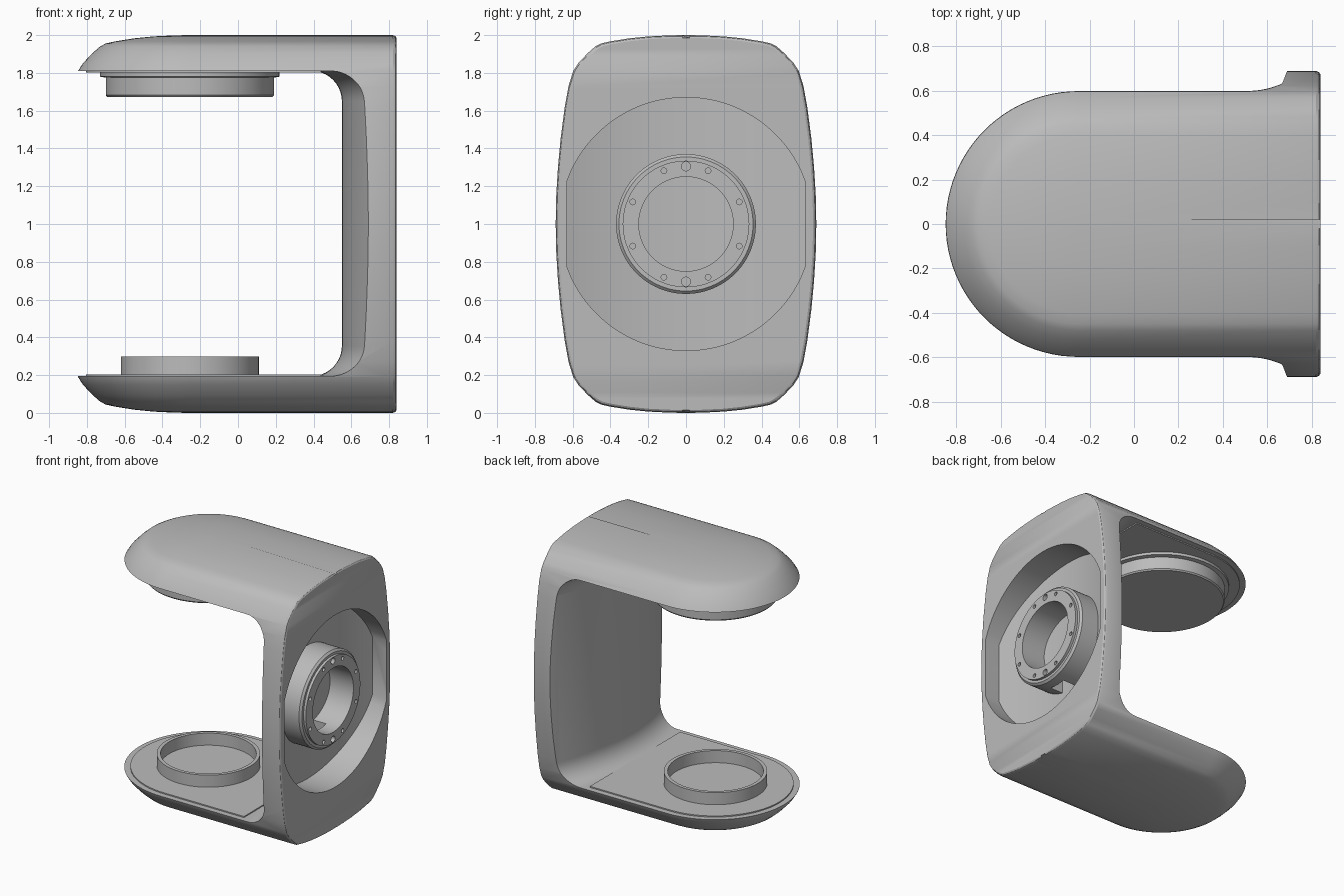
import bpy, bmesh
from math import sin, cos, pi, sqrt, radians

cube = bpy.data.objects.get("Cube")
if cube:
    bpy.data.objects.remove(cube)

grey = bpy.data.materials.new("light_grey")
grey.use_nodes = True
grey.diffuse_color = (0.5, 0.5, 0.5, 1)
grey.node_tree.nodes["Principled BSDF"].inputs["Base Color"].default_value = (0.5, 0.5, 0.5, 1)


def loft(name, sections, wrap=False):
    """Skin closed loops into a solid; wrap joins last loop to first."""
    bm = bmesh.new()
    rings = [[bm.verts.new(p) for p in s] for s in sections]
    n = len(rings[0])
    pairs = list(zip(rings, rings[1:]))
    if wrap:
        pairs.append((rings[-1], rings[0]))
    else:
        bm.faces.new(rings[0])
        bm.faces.new(rings[-1])
    for a, b in pairs:
        for i in range(n):
            j = (i + 1) % n
            bm.faces.new((a[i], a[j], b[j], b[i]))
    bmesh.ops.recalc_face_normals(bm, faces=bm.faces)
    mesh = bpy.data.meshes.new(name)
    bm.to_mesh(mesh)
    bm.free()
    mesh.materials.append(grey)
    ob = bpy.data.objects.new(name, mesh)
    bpy.context.collection.objects.link(ob)
    return ob


def activate(ob):
    bpy.ops.object.select_all(action='DESELECT')
    ob.select_set(True)
    bpy.context.view_layer.objects.active = ob


def smooth(ob):
    activate(ob)
    bpy.ops.object.shade_smooth_by_angle(angle=radians(28))


def cut(ob, cutter):
    cutter.hide_render = True
    activate(ob)
    mod = ob.modifiers.new("cut", 'BOOLEAN')
    mod.operation, mod.solver, mod.object = 'DIFFERENCE', 'EXACT', cutter
    bpy.ops.object.modifier_apply(modifier=mod.name)
    bpy.data.objects.remove(cutter)


def circle_z(r, z, cx=-0.255, n=96):
    return [(cx + r * cos(2 * pi * i / n), r * sin(2 * pi * i / n), z) for i in range(n)]


def circle_x(r, x, cy=0, cz=1, n=96):
    return [(x, cy + r * cos(2 * pi * i / n), cz + r * sin(2 * pi * i / n)) for i in range(n)]


def bullet(w, z, back, rounded=True):
    """Outline with a half-round nose towards -x and a square back."""
    nose = [(-0.25 - w * sin(a), w * cos(a), z) for a in [pi * i / 48 for i in range(49)]]
    if not rounded:
        return [(back, w, z)] + nose + [(back, -w, z)]
    edge = [(back, 0.975), (back - 0.006, 0.99), (back - 0.02, 1)]
    left = [(x, w * k, 1 + (z - 1) * (1 - (1 - k) * 0.6)) for x, k in edge]
    right = [(x, -y, h) for x, y, h in reversed(left)]
    return left + nose + right


# Outer shell: half-widths rising from mid height to the crown, mirrored below
half = [(0.69, 0), (0.687, 0.15), (0.678, 0.3), (0.664, 0.45), (0.642, 0.62),
        (0.622, 0.73), (0.597, 0.81), (0.57, 0.852), (0.52, 0.905), (0.48, 0.94),
        (0.45, 0.956), (0.4, 0.967), (0.3, 0.983), (0.2, 0.993), (0.1, 0.998), (0.02, 1)]
levels = [(w, 1 - h) for w, h in reversed(half)] + [(w, 1 + h) for w, h in half[1:]]
body = loft("c_arm_body", [bullet(w, z, 0.84) for w, z in levels])


def bow(y):
    return 0.14 * (y / 0.69) ** 2


# Open throat between the arms, with a bowed wall and filleted corners
def throat(y, r=0.16, low=0.195, high=1.81):
    x = 0.55 + bow(y)
    arc = [pi / 2 * i / 10 for i in range(11)]
    bottom = [(x - r + r * sin(a), y, low + r - r * cos(a)) for a in arc]
    top = [(x - r + r * cos(a), y, high - r + r * sin(a)) for a in arc]
    return [(-1, y, low)] + bottom + top + [(-1, y, high)]


cut(body, loft("throat_cutter", [throat(-0.75 + 1.5 * i / 40) for i in range(41)]))


# Round recess with flattened sides in the back panel
def recess(y):
    h = sqrt(0.67 ** 2 - y * y)
    x = 0.60 + bow(y)
    return [(x, y, 1 - h), (0.95, y, 1 - h), (0.95, y, 1 + h), (x, y, 1 + h)]


cut(body, loft("recess_cutter", [recess(-0.63 + 1.26 * i / 60) for i in range(61)]))
smooth(body)

# Mounting hub inside the recess
hub_profile = [(0.25, 0.60), (0.37, 0.60), (0.37, 0.785), (0.355, 0.80),
               (0.335, 0.80), (0.335, 0.82), (0.25, 0.82)]
hub = loft("mounting_hub", [circle_x(r, x) for r, x in hub_profile], wrap=True)
holes = [(0.015, radians(22.5 + 45 * k)) for k in range(8)] + [(0.024, pi / 2), (0.024, -pi / 2)]
for r, a in holes:
    cy, cz = 0.305 * cos(a), 1 + 0.305 * sin(a)
    cut(hub, loft("hole_cutter", [circle_x(r, x, cy, cz, 16) for x in (0.78, 0.85)]))
cut(hub, loft("notch_cutter", [[(x, -0.07, 0.55), (x, 0.07, 0.55), (x, 0.07, 0.8), (x, -0.07, 0.8)]
                               for x in (0.59, 0.71)]))
smooth(hub)

# Thin cover plates on the facing sides of both arms
for name, z0, z1 in (("lower_cover", 0.19, 0.204), ("upper_cover", 1.801, 1.815)):
    smooth(loft(name, [bullet(0.555, z, 0.44, False) for z in (z0, z1)]))

# Round head under the upper arm
head = [(0.475, 1.815), (0.475, 1.78), (0.445, 1.775), (0.445, 1.682), (0.437, 1.672)]
smooth(loft("upper_head", [circle_z(r, z) for r, z in head]))

# Open collar on the lower arm
collar = [(0.338, 0.195), (0.365, 0.195), (0.365, 0.298), (0.338, 0.298)]
smooth(loft("lower_collar", [circle_z(r, z) for r, z in collar], wrap=True))
